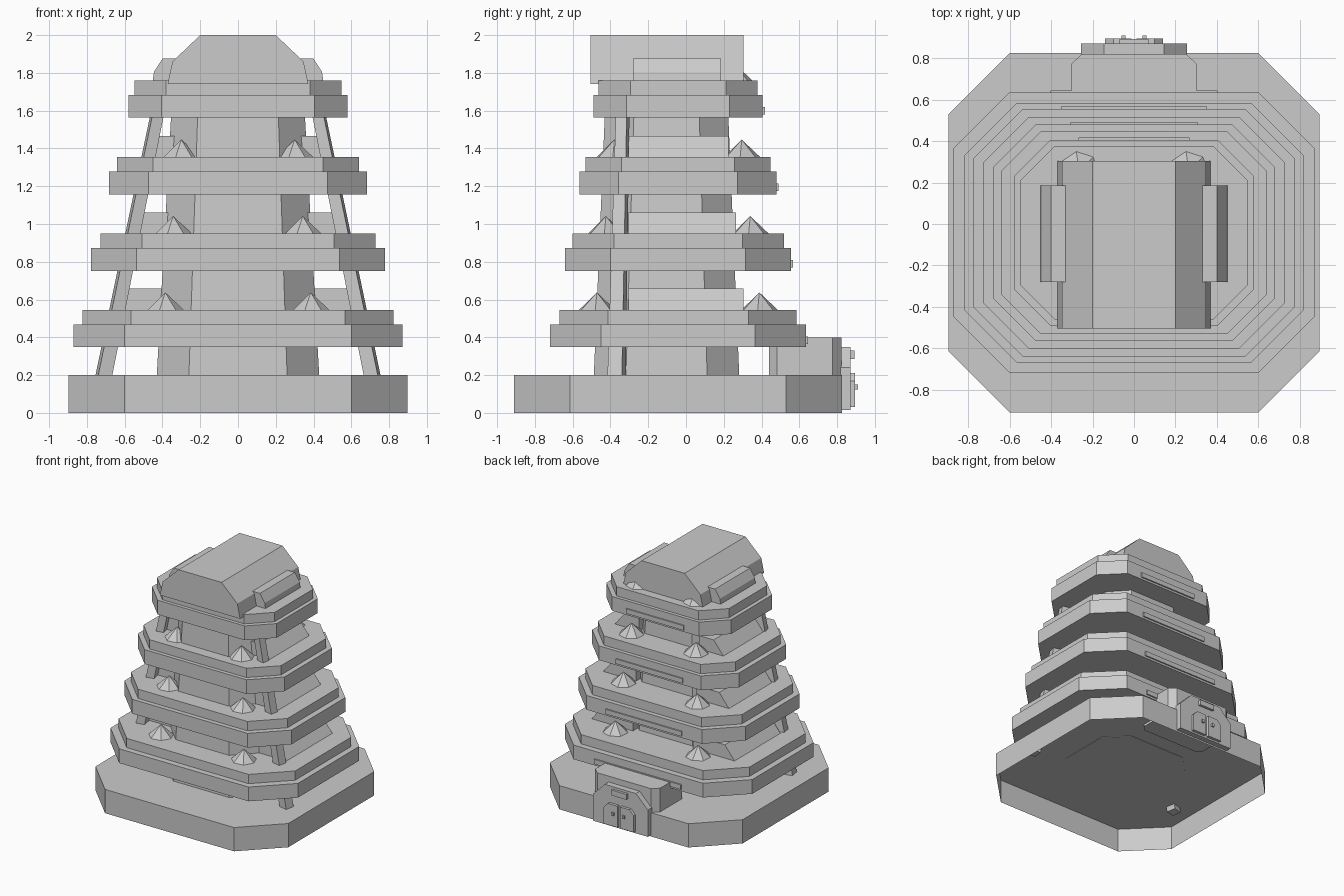
import bpy, bmesh, math
from mathutils import Matrix

if "Cube" in bpy.data.objects:
    bpy.data.objects.remove(bpy.data.objects["Cube"], do_unlink=True)

stone = bpy.data.materials.new("light_grey")
stone.use_nodes = True
GREY = (0.6, 0.6, 0.6, 1)
stone.diffuse_color = GREY
stone.node_tree.nodes["Principled BSDF"].inputs["Base Color"].default_value = GREY

CY = -0.042      # centre line of the tiers in y
CORE_Y = -0.103  # centre line of the core in y


def finish(name, bm):
    mesh = bpy.data.meshes.new(name)
    bm.to_mesh(mesh)
    bm.free()
    mesh.materials.append(stone)
    obj = bpy.data.objects.new(name, mesh)
    bpy.context.collection.objects.link(obj)


def loft(name, bottom, top, open_bottom=False):
    """Solid between two matching outlines of 3D points."""
    bm = bmesh.new()
    a = [bm.verts.new(p) for p in bottom]
    b = [bm.verts.new(p) for p in top]
    floor = bm.faces.new(a)
    bm.faces.new(b)
    for i in range(len(a)):
        j = (i + 1) % len(a)
        bm.faces.new((a[i], a[j], b[j], b[i]))
    bmesh.ops.recalc_face_normals(bm, faces=bm.faces)
    if open_bottom:
        bmesh.ops.delete(bm, geom=[floor], context="FACES_ONLY")
    finish(name, bm)


def octagon(hx, hy, fx, fy, z, cy):
    """Chamfered rectangle: half sizes hx, hy and half flats fx, fy."""
    pts = [(hx, fy), (fx, hy), (-fx, hy), (-hx, fy),
           (-hx, -fy), (-fx, -hy), (fx, -hy), (hx, -fy)]
    return [(x, y + cy, z) for x, y in pts]


def slab(name, hx, hy, cut, z0, z1, open_bottom=False):
    sizes = (hx, hy, hx - cut, hy - cut)
    loft(name, octagon(*sizes, z0, CY), octagon(*sizes, z1, CY), open_bottom)


def extrude_y(name, profile, y0, y1):
    loft(name, [(x, y0, z) for x, z in profile], [(x, y1, z) for x, z in profile])


def box(name, x0, x1, y0, y1, z0, z1):
    extrude_y(name, [(x0, z0), (x1, z0), (x1, z1), (x0, z1)], y0, y1)


def spike(name, x, y, z, r=0.098, h=0.092):
    bm = bmesh.new()
    place = Matrix.Translation((x, y, z + h / 2)) @ Matrix.Rotation(math.radians(8), 4, "Z")
    bmesh.ops.create_cone(bm, cap_ends=True, segments=7, radius1=r, radius2=0,
                          depth=h, matrix=place)
    finish(name, bm)


# Hollow base, open underneath, and tapered core
slab("base", 0.897, 0.868, 0.297, 0, 0.2, open_bottom=True)
loft("core", octagon(0.43, 0.385, 0.26, 0.215, 0.197, CORE_Y),
     octagon(0.345, 0.32, 0.208, 0.168, 1.74, CORE_Y))

# Tiers: lower half sizes and cut, upper half sizes and cut, floor, spike x and y, strip width
tiers = [
    (0.872, 0.677, 0.27, 0.822, 0.627, 0.255, 0.348, 0.385, 0.43, 0.403),
    (0.777, 0.598, 0.24, 0.728, 0.56, 0.22, 0.752, 0.343, 0.382, 0.353),
    (0.682, 0.522, 0.207, 0.64, 0.49, 0.19, 1.157, 0.3, 0.337, 0.31),
    (0.58, 0.448, 0.175, 0.548, 0.42, 0.167, 1.563, 0.265, 0.295, 0.268),
]
for n, (ax, ay, ac, bx, by, bc, z, sx, sy, w) in enumerate(tiers, 1):
    top = z + 0.198
    slab(f"tier_{n}_lower_slab", ax, ay, ac, z, z + 0.12)
    slab(f"tier_{n}_upper_slab", bx, by, bc, z + 0.12, top)
    back = CY + ay
    box(f"tier_{n}_back_strip", -w, w, back - 0.01, back + 0.011, z + 0.017, z + 0.057)
    for side, s in (("left", 1), ("right", -1)):
        spike(f"tier_{n}_{side}_back_spike", s * sx, CY + sy, top)
        if n < 4:
            spike(f"tier_{n}_{side}_front_spike", s * sx, CY - sy, top)
            # Sloped side block beside the core
            out = 0.655 - 0.08 * n
            extrude_y(f"tier_{n}_{side}_side_block",
                      [(s * 0.28, top), (s * (out + 0.09), top),
                       (s * out, top + 0.112), (s * 0.28, top + 0.112)],
                      -0.305, 0.345 - 0.04 * n)

# Leaning struts on the sides, turned slightly and set into the base
section = [(0.03, -0.047), (0.045, 0.03), (-0.03, 0.05), (-0.045, -0.03)]
for side, s in (("left", 1), ("right", -1)):
    loft(f"{side}_strut",
         [(s * (0.718 + x), -0.37 + y, 0.16) for x, y in section],
         [(s * (0.43 + x * 0.8), -0.337 + y * 0.75, 1.57) for x, y in section])

# Roof with side pods
half_roof = [(0.373, 1.74), (0.347, 1.86), (0.2, 2.0)]
extrude_y("roof", half_roof + [(-x, z) for x, z in reversed(half_roof)], -0.505, 0.305)
for side, s in (("left", 1), ("right", -1)):
    pod = [(0.3, 1.755), (0.452, 1.755), (0.445, 1.805), (0.4, 1.875), (0.3, 1.875)]
    extrude_y(f"{side}_roof_pod", [(s * x, z) for x, z in pod], -0.28, 0.185)

# Entrance porch on the back
plan = [(0.26, 0.44), (0.302, 0.482), (0.302, 0.775), (0.25, 0.822)]
plan += [(-x, y) for x, y in reversed(plan)]
loft("porch", [(x, y, 0.18) for x, y in plan], [(x, y, 0.4) for x, y in plan])

# Door frame, leaves, knobs and lintel
arch = [(0.255, 0.015), (0.255, 0.24), (0.145, 0.35)]
extrude_y("door_frame", arch + [(-x, z) for x, z in reversed(arch)], 0.815, 0.872)
box("door_lintel", -0.07, 0.07, 0.86, 0.893, 0.285, 0.33)
for side, s in (("left", 1), ("right", -1)):
    leaf = [(0.012, 0.03), (0.14, 0.03), (0.14, 0.17), (0.1, 0.21), (0.012, 0.21)]
    extrude_y(f"{side}_door_leaf", [(s * x, z) for x, z in leaf], 0.86, 0.895)
    box(f"{side}_door_knob", s * 0.05 - 0.01, s * 0.05 + 0.01, 0.89, 0.91, 0.125, 0.15)
